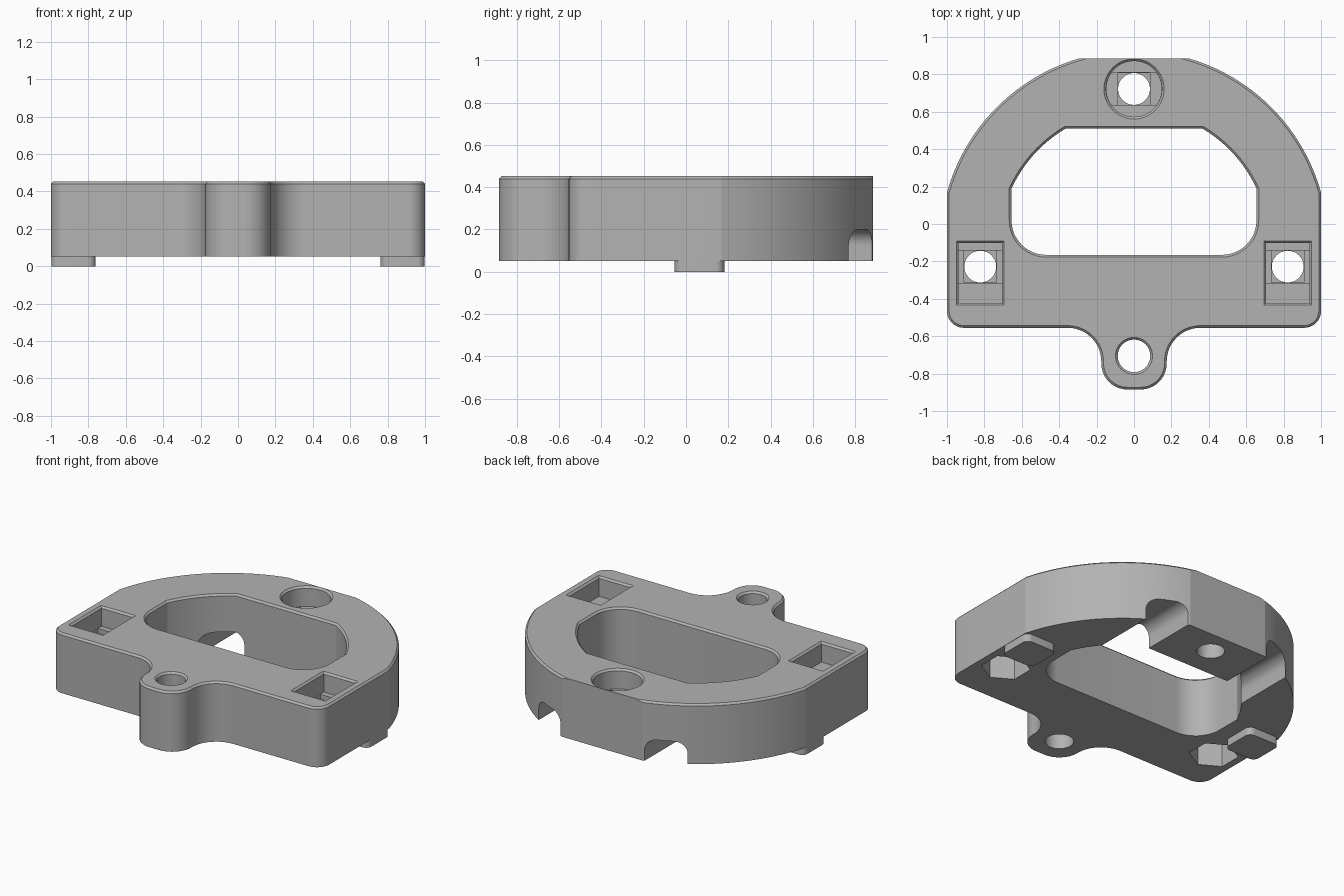
import bpy, bmesh, math

old = bpy.data.objects.get("Cube")
if old:
    bpy.data.objects.remove(old, do_unlink=True)

TOP, BASE, CHAMFER = 0.452, 0.052, 0.012
BACK = 0.885

grey = bpy.data.materials.new("plain_grey")
grey.use_nodes = True
grey.diffuse_color = (0.45, 0.45, 0.45, 1)
grey.node_tree.nodes["Principled BSDF"].inputs["Base Color"].default_value = grey.diffuse_color


def arc(cx, cy, r, a0, a1, n):
    angles = [math.radians(a0 + (a1 - a0) * i / n) for i in range(n + 1)]
    return [(cx + r * math.cos(a), cy + r * math.sin(a)) for a in angles]


def circle(cx, cy, r, n=48):
    return arc(cx, cy, r, 90, 450, n)[:-1]


def rect(cx, cy, w, d):
    return [(cx + sx * w / 2, cy + sy * d / 2)
            for sx, sy in ((-1, -1), (1, -1), (1, 1), (-1, 1))]


def mirrored(half):
    """Close a right-hand half outline with its mirror image."""
    return half + [(-x, y) for x, y in reversed(half) if abs(x) > 1e-5]


def offset(pts, d):
    """Move a counter-clockwise outline outward by d with mitred corners."""
    out = []
    for i, (x, y) in enumerate(pts):
        px, py = pts[i - 1]
        nx, ny = pts[(i + 1) % len(pts)]
        l0, l1 = math.hypot(x - px, y - py), math.hypot(nx - x, ny - y)
        ax, ay = (y - py) / l0, (px - x) / l0
        bx, by = (ny - y) / l1, (x - nx) / l1
        k = d / (1 + ax * bx + ay * by)
        out.append((x + k * (ax + bx), y + k * (ay + by)))
    return out


def loft(name, layers):
    """Solid through stacked outlines, given as (outline, z) pairs."""
    bm = bmesh.new()
    rings = [[bm.verts.new((x, y, z)) for x, y in pts] for pts, z in layers]
    bm.faces.new(rings[0])
    bm.faces.new(rings[-1])
    for lo, hi in zip(rings, rings[1:]):
        for i in range(len(lo)):
            bm.faces.new((lo[i - 1], lo[i], hi[i], hi[i - 1]))
    bmesh.ops.recalc_face_normals(bm, faces=bm.faces)
    mesh = bpy.data.meshes.new(name)
    bm.to_mesh(mesh)
    bm.free()
    mesh.materials.append(grey)
    obj = bpy.data.objects.new(name, mesh)
    bpy.context.collection.objects.link(obj)
    return obj


def select(obj):
    bpy.ops.object.select_all(action='DESELECT')
    obj.select_set(True)
    bpy.context.view_layer.objects.active = obj


def cut(target, layers):
    tool = loft("cutter", layers)
    tool.hide_render = True
    mod = target.modifiers.new("cut", 'BOOLEAN')
    mod.operation, mod.solver, mod.object = 'DIFFERENCE', 'EXACT', tool
    select(target)
    bpy.ops.object.modifier_apply(modifier=mod.name)
    bpy.data.objects.remove(tool, do_unlink=True)


def cut_from_top(target, pts, floor):
    """Opening with a chamfered rim at the top face."""
    cut(target, [(pts, floor), (pts, TOP - CHAMFER), (offset(pts, 2 * CHAMFER), TOP + CHAMFER)])


# Main body: domed plan with a rounded front lug and chamfered top edge
outline = mirrored(
    arc(0.035, -0.745, 0.14, -90, 0, 10)
    + arc(0.355, -0.735, 0.18, 180, 90, 12)
    + arc(0.91, -0.465, 0.09, -90, 0, 10)
    + arc(0, -0.11, 1.038, 15.55, 90, 24))
body = loft("body", [(outline, BASE), (outline, TOP - CHAMFER), (offset(outline, -CHAMFER), TOP)])

# Flat back and central window
cut(body, [(rect(0, BACK + 0.25, 3, 0.5), -0.1), (rect(0, BACK + 0.25, 3, 0.5), 1)])
window = mirrored(arc(0.47, 0.02, 0.185, -90, 0, 12) + arc(0, -0.11, 0.72, 24.5, 59.4, 12))
cut_from_top(body, window, -0.1)

# Lug hole
cut_from_top(body, circle(0, -0.705, 0.087), -0.1)

# Back screw seat: counterbore, bridging slot, square and through hole
bore_y, hole_r = 0.722, 0.087
cut_from_top(body, circle(0, bore_y, 0.149), 0.32)
slot = (arc(0, bore_y, 0.148, -36, 36, 10) + arc(0, bore_y, 0.148, 144, 216, 10))
steps = [(slot, 0.29, 0.34), (rect(0, bore_y, 0.172, 0.172), 0.26, 0.31),
         (circle(0, bore_y, hole_r - 0.002), -0.1, 0.28)]
for pts, low, high in steps:
    cut(body, [(pts, low), (pts, high)])

for side in (1, -1):
    # Side pockets stepping down to a hole, with a hexagonal recess underneath
    px, py = side * 0.822, -0.228
    cut_from_top(body, rect(px, -0.262, 0.232, 0.32), 0.32)
    steps = [(rect(px, py, 0.23, 0.174), 0.29, 0.34),
             (rect(px, py, 0.172, 0.172), 0.26, 0.31),
             (circle(px, py, hole_r - 0.002), 0.1, 0.28),
             (circle(px, py, 0.15, 6), -0.1, 0.22)]
    for pts, low, high in steps:
        cut(body, [(pts, low), (pts, high)])

    # Round-topped channels under the back rim, from window to back
    mid, half, rad, roof = side * 0.43, 0.12, 0.075, 0.2
    profile = ([(mid + half, -0.1)]
               + arc(mid + half - rad, roof - rad, rad, 0, 90, 10)
               + arc(mid - half + rad, roof - rad, rad, 90, 180, 10)
               + [(mid - half, -0.1)])
    # Drawn flat, then stood up so the profile runs along the depth
    tool = loft("channel_cutter", [(profile, 0.1), (profile, 1.2)])
    tool.hide_render = True
    for v in tool.data.vertices:
        x, y, z = v.co
        v.co = (x, z, y)
    tool.data.flip_normals()
    mod = body.modifiers.new("channel", 'BOOLEAN')
    mod.operation, mod.solver, mod.object = 'DIFFERENCE', 'EXACT', tool
    select(body)
    bpy.ops.object.modifier_apply(modifier=mod.name)
    bpy.data.objects.remove(tool, do_unlink=True)

select(body)
bpy.ops.object.shade_smooth_by_angle(angle=math.radians(12))

# Feet: low rounded pads beneath each side
for side, label in ((1, "left"), (-1, "right")):
    cx, cy, hx, hy, r = side * 0.88, 0.063, 0.118, 0.118, 0.04
    pad = []
    for sx, sy, a in ((1, -1, -90), (1, 1, 0), (-1, 1, 90), (-1, -1, 180)):
        pad += arc(cx + sx * (hx - r), cy + sy * (hy - r), r, a, a + 90, 8)
    foot = loft(label + "_foot", [(pad, 0), (pad, BASE + 0.006)])
    select(foot)
    bpy.ops.object.shade_smooth_by_angle(angle=math.radians(30))
